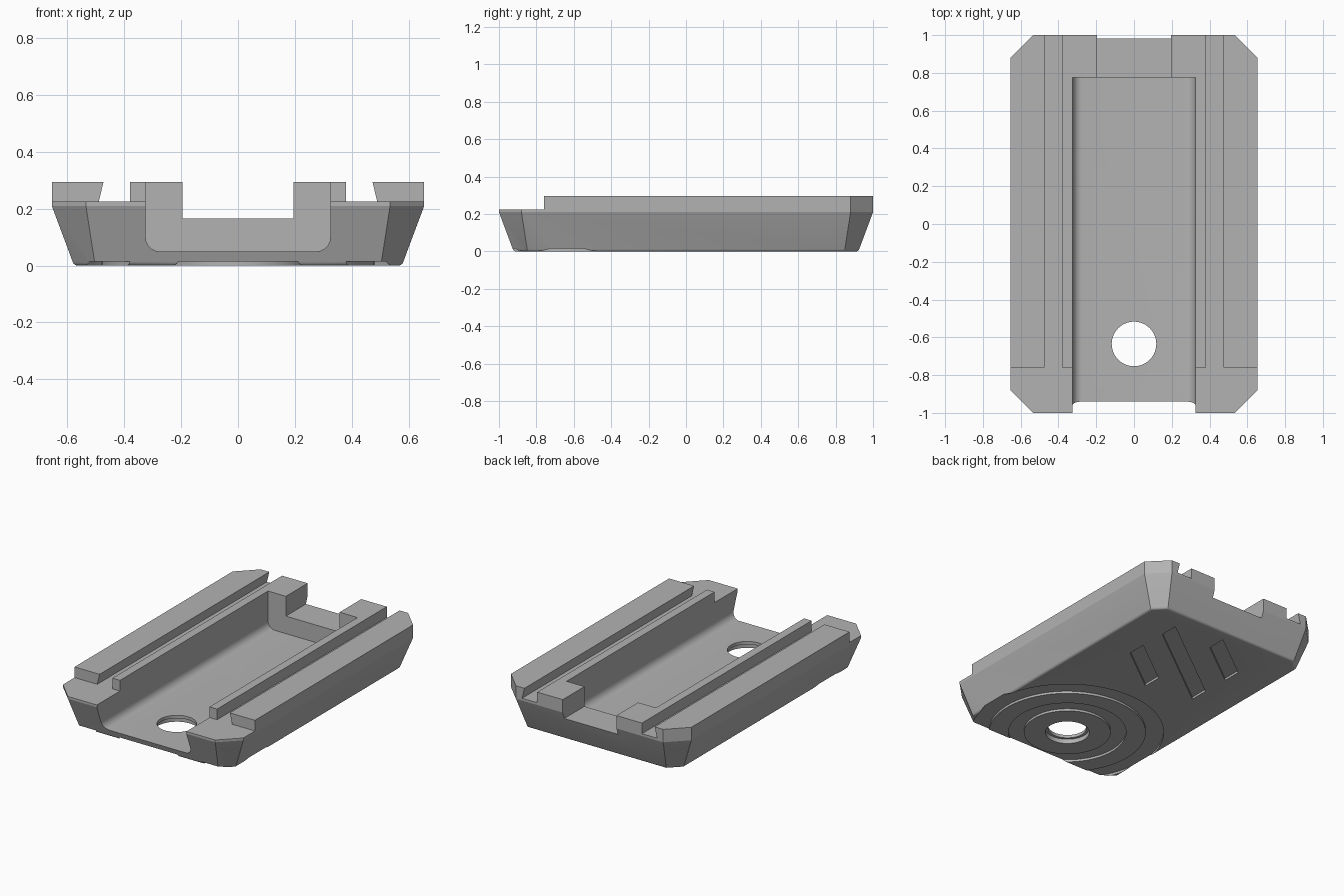
import bpy, bmesh, math
from mathutils import Vector

cube = bpy.data.objects.get("Cube")
if cube:
    bpy.data.objects.remove(cube, do_unlink=True)

grey = bpy.data.materials.new("mid_grey")
grey.use_nodes = True
colour = (0.45, 0.45, 0.45, 1)
grey.diffuse_color = colour
grey.node_tree.nodes["Principled BSDF"].inputs["Base Color"].default_value = colour


def loft(name, rings, closed=False):
    """Skin matching rings of points; cap the ends unless the loft loops."""
    bm = bmesh.new()
    loops = [[bm.verts.new(p) for p in ring] for ring in rings]
    pairs = list(zip(loops, loops[1:]))
    if closed:
        pairs.append((loops[-1], loops[0]))
    else:
        bm.faces.new(loops[0])
        bm.faces.new(loops[-1])
    for a, b in pairs:
        for i in range(len(a)):
            j = (i + 1) % len(a)
            bm.faces.new((a[i], a[j], b[j], b[i]))
    bmesh.ops.recalc_face_normals(bm, faces=bm.faces)
    mesh = bpy.data.meshes.new(name)
    bm.to_mesh(mesh)
    bm.free()
    mesh.materials.append(grey)
    obj = bpy.data.objects.new(name, mesh)
    bpy.context.collection.objects.link(obj)
    return obj


def along_y(name, xz, y0, y1):
    return loft(name, [[(x, y, z) for x, z in xz] for y in (y0, y1)])


def along_z(name, xy, z0, z1):
    return loft(name, [[(x, y, z) for x, y in xy] for z in (z0, z1)])


def box_xz(x0, x1, z0, z1):
    return [(x0, z0), (x1, z0), (x1, z1), (x0, z1)]


def circle(r, cy, n=64):
    return [(r * math.cos(math.tau * i / n), cy + r * math.sin(math.tau * i / n))
            for i in range(n)]


def outline(inset, z):
    """Chamfered rectangle, offset inwards evenly."""
    x, y = 0.655 - inset, 1 - inset
    c = 0.12 - inset * (2 - math.sqrt(2))
    quarter = [(x, y - c), (x - c, y)]
    pts = quarter + [(-a, b) for a, b in quarter[::-1]]
    pts += [(-a, -b) for a, b in pts]
    return [(a, b, z) for a, b in pts]


# Body: tapered sides with a small rounded bottom edge
tilt, r = math.radians(20.5), 0.018
slope = math.tan(tilt)
start_z = r * (1 - math.sin(tilt))
start_inset = (0.21 - start_z) * slope
centre = start_inset + r * math.cos(tilt)
profile = []
for i in range(5):
    a = math.pi / 2 + (tilt - math.pi / 2) * i / 4
    profile.append((centre - r * math.cos(a), r - r * math.sin(a)))
profile += [(0, 0.21), (0, 0.295)]
body = loft("tray_body", [outline(d, z) for d, z in profile])

cutters = []

# Central channel with filleted floor corners
fillet = 0.05
half = [(0.325 - fillet + fillet * math.sin(a), 0.05 + fillet - fillet * math.cos(a))
        for a in [math.pi / 2 * i / 6 for i in range(7)]] + [(0.325, 0.5)]
cutters.append(along_y("channel_cutter",
                       half + [(-x, z) for x, z in half[::-1]], -1.2, 0.775))

# Notch in the back wall and lowered front step
cutters.append(along_y("back_notch_cutter", box_xz(-0.195, 0.195, 0.165, 0.5), 0.7, 1.2))
cutters.append(along_y("front_step_cutter", box_xz(-0.8, 0.8, 0.225, 0.5), -1.2, -0.76))

# Undercut grooves between the inner and outer rails
for s in (1, -1):
    groove = [(0.38, 0.225), (0.49, 0.225), (0.473, 0.295), (0.473, 0.4), (0.38, 0.4)]
    cutters.append(along_y("rail_groove_cutter", [(s * x, z) for x, z in groove], -1.2, 1.2))

# Round hole with a wider recess underneath
hole_y, depth = -0.635, 0.015
cutters.append(along_z("hole_cutter", circle(0.118, hole_y), -0.1, 0.2))
cutters.append(along_z("hole_recess_cutter", circle(0.135, hole_y), -0.1, 0.03))

# Concentric ring grooves in the underside
for inner, outer in ((0.265, 0.36), (0.48, 0.59)):
    rings = [[(x, y, z) for x, y in circle(rad, hole_y)]
             for rad, z in ((inner, -0.1), (outer, -0.1), (outer, depth), (inner, depth))]
    cutters.append(loft("ring_groove_cutter", rings, closed=True))

# Slanted slots in the underside
for cx, cy, h in ((0, 0.475, 0.325), (0.165, 0.295, 0.165), (-0.165, 0.66, 0.165)):
    slot = [(cx + sx * h, cy + 0.75 * sx * h + sy * 0.062)
            for sx, sy in ((-1, -1), (1, -1), (1, 1), (-1, 1))]
    cutters.append(along_z("slot_cutter", slot, -0.1, depth))

# Cut everything and tidy up
bpy.context.view_layer.objects.active = body
body.select_set(True)
for cutter in cutters:
    cutter.hide_render = True
    mod = body.modifiers.new("cut", "BOOLEAN")
    mod.operation = "DIFFERENCE"
    mod.solver = "EXACT"
    mod.object = cutter
    bpy.ops.object.modifier_apply(modifier=mod.name)
    bpy.data.objects.remove(cutter, do_unlink=True)
bpy.ops.object.shade_smooth_by_angle(angle=math.radians(19))
